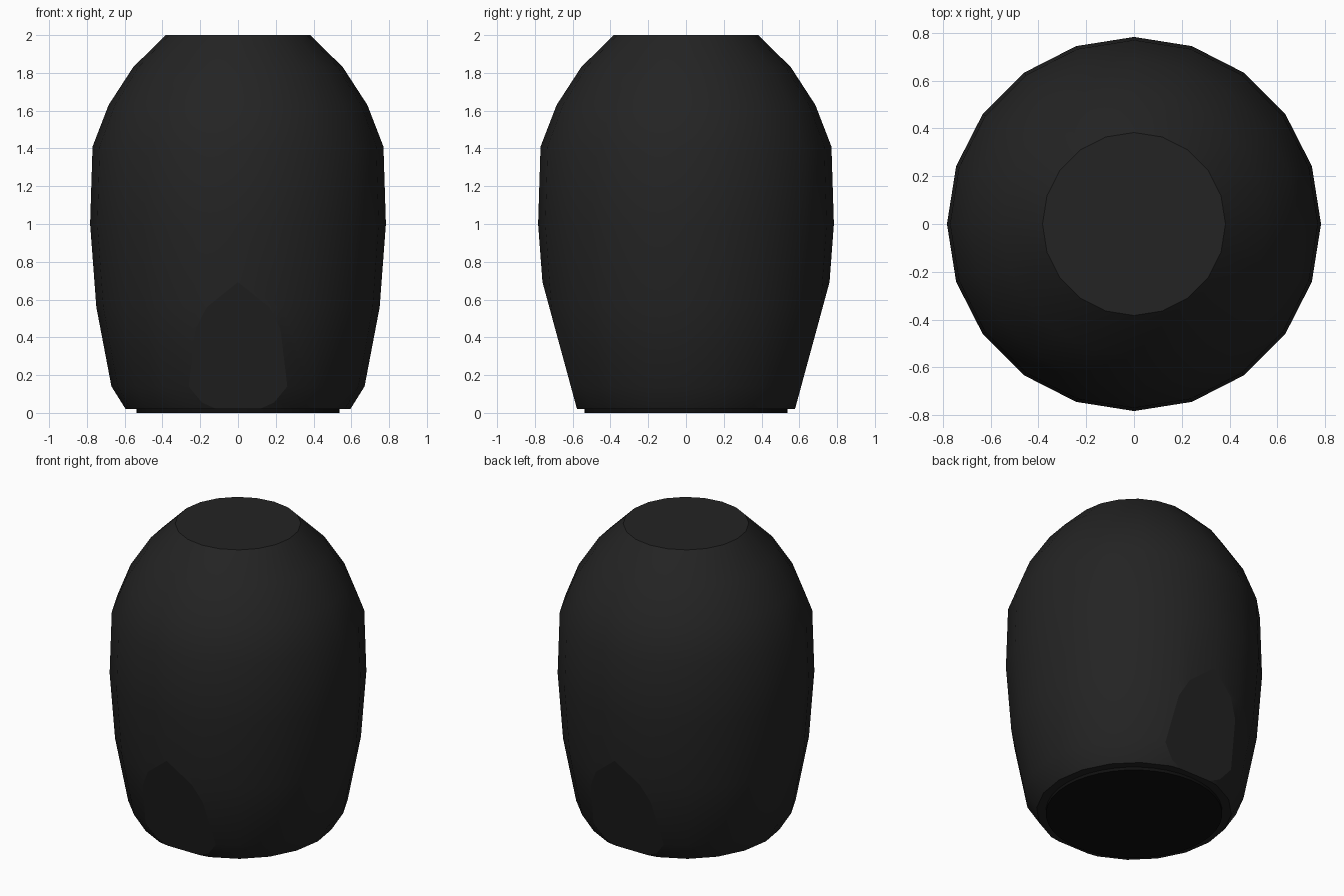
import bpy, bmesh, math
from mathutils import Vector

cube = bpy.data.objects.get("Cube")
if cube:
    bpy.data.objects.remove(cube, do_unlink=True)


def make_material(name, value):
    mat = bpy.data.materials.new(name)
    mat.use_nodes = True
    colour = (value, value, value, 1)
    mat.diffuse_color = colour
    mat.node_tree.nodes["Principled BSDF"].inputs["Base Color"].default_value = colour
    return mat


def lathe(bm, profile, sides):
    """Revolve (radius, height) points around z and cap both ends."""
    rings = []
    for r, z in profile:
        rings.append([bm.verts.new((r * math.cos(a), r * math.sin(a), z))
                      for a in (math.tau * i / sides for i in range(sides))])
    for low, high in zip(rings, rings[1:]):
        for i in range(sides):
            j = (i + 1) % sides
            bm.faces.new((low[i], low[j], high[j], high[i]))
    bm.faces.new(rings[0][::-1])
    bm.faces.new(rings[-1])


def finish(bm, name, mat):
    bmesh.ops.recalc_face_normals(bm, faces=bm.faces[:])
    mesh = bpy.data.meshes.new(name)
    bm.to_mesh(mesh)
    bm.free()
    mesh.materials.append(mat)
    obj = bpy.data.objects.new(name, mesh)
    bpy.context.collection.objects.link(obj)
    bpy.ops.object.select_all(action='DESELECT')
    obj.select_set(True)
    bpy.context.view_layer.objects.active = obj
    bpy.ops.object.shade_smooth_by_angle(angle=math.radians(30))
    return obj


charcoal = make_material("charcoal", 0.017)
black = make_material("black", 0.005)

# Rounded barrel body with a flat top
bm = bmesh.new()
lathe(bm, [(0.595, 0.02), (0.67, 0.14), (0.75, 0.56), (0.783, 1.0),
           (0.77, 1.41), (0.685, 1.63), (0.555, 1.83), (0.383, 2.0)], 20)

# Sloping flats sliced off the lower front and back
for side in (-1, 1):
    cut = bmesh.ops.bisect_plane(
        bm, geom=bm.verts[:] + bm.edges[:] + bm.faces[:],
        plane_co=Vector((0, side * 0.577, 0.02)),
        plane_no=Vector((0, side, -0.272)), clear_outer=True)
    rim = [e for e in cut["geom_cut"] if isinstance(e, bmesh.types.BMEdge)]
    flat = bmesh.ops.holes_fill(bm, edges=rim, sides=0)["faces"]
    for face in flat:
        for edge in face.edges:
            edge.smooth = False
finish(bm, "body", charcoal)

# Thin round foot under the body
bm = bmesh.new()
lathe(bm, [(0.538, 0.0), (0.538, 0.02)], 40)
finish(bm, "foot", black)
